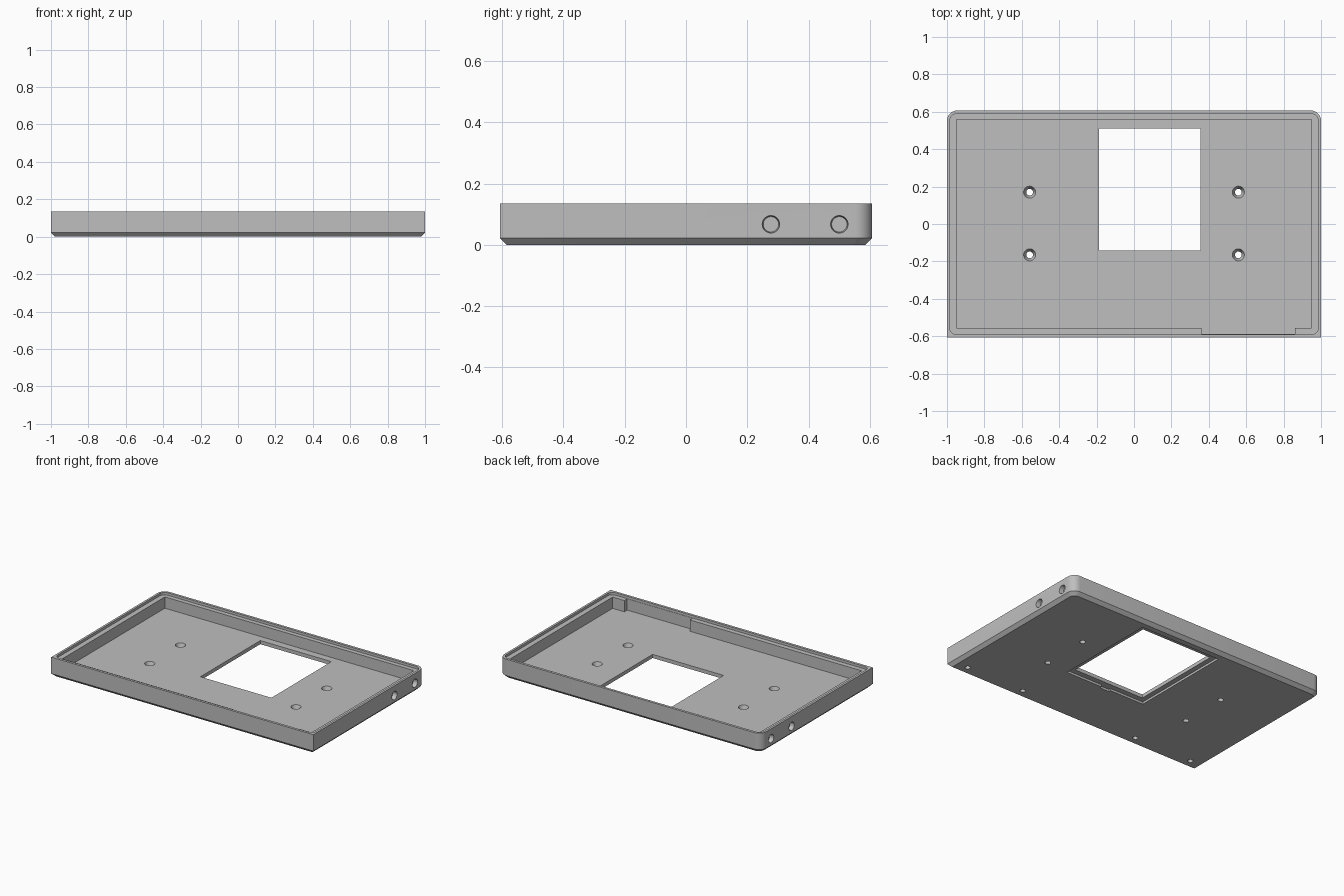
import bpy
import bmesh
import math
from mathutils import Matrix

if "Cube" in bpy.data.objects:
    bpy.data.objects.remove(bpy.data.objects["Cube"], do_unlink=True)

grey = bpy.data.materials.new("plain grey")
grey.use_nodes = True
colour = (0.52, 0.52, 0.52, 1)
grey.diffuse_color = colour
grey.node_tree.nodes["Principled BSDF"].inputs["Base Color"].default_value = colour


def make_object(name, bm):
    bmesh.ops.recalc_face_normals(bm, faces=bm.faces[:])
    mesh = bpy.data.meshes.new(name)
    bm.to_mesh(mesh)
    bm.free()
    mesh.materials.append(grey)
    obj = bpy.data.objects.new(name, mesh)
    bpy.context.collection.objects.link(obj)
    return obj


def outline(hx, hy, front_r, back_r, steps=8):
    """Rectangle with separate corner radii for front and back."""
    pts = []
    for i, (sx, sy) in enumerate([(1, 1), (-1, 1), (-1, -1), (1, -1)]):
        r = back_r if sy > 0 else front_r
        if r == 0:
            pts.append((sx * hx, sy * hy))
            continue
        for k in range(steps + 1):
            a = (i + k / steps) * math.pi / 2
            pts.append((sx * (hx - r) + r * math.cos(a),
                        sy * (hy - r) + r * math.sin(a)))
    return pts


def loft(name, layers):
    """Closed solid through (outline, height) layers."""
    bm = bmesh.new()
    rings = [[bm.verts.new((x, y, z)) for x, y in pts] for pts, z in layers]
    n = len(rings[0])
    for low, high in zip(rings, rings[1:]):
        for i in range(n):
            j = (i + 1) % n
            bm.faces.new((low[i], low[j], high[j], high[i]))
    bm.faces.new(rings[0][::-1])
    bm.faces.new(rings[-1])
    return make_object(name, bm)


def prism(name, pts, z0, z1):
    return loft(name, [(pts, z0), (pts, z1)])


def box_points(x0, x1, y0, y1):
    return [(x0, y0), (x1, y0), (x1, y1), (x0, y1)]


def hole(name, centre, r1, r2, depth, turn=Matrix()):
    bm = bmesh.new()
    bmesh.ops.create_cone(bm, cap_ends=True, segments=32, radius1=r1, radius2=r2,
                          depth=depth, matrix=Matrix.Translation(centre) @ turn)
    return make_object(name, bm)


def cut(target, cutter):
    mod = target.modifiers.new("cut", "BOOLEAN")
    mod.operation = "DIFFERENCE"
    mod.solver = "EXACT"
    mod.object = cutter
    bpy.context.view_layer.objects.active = target
    bpy.ops.object.modifier_apply(modifier=mod.name)
    bpy.data.objects.remove(cutter, do_unlink=True)


# Tray body with a chamfered underside and rounded back corners
TOP, FLOOR, LEDGE = 0.135, 0.04, 0.118
rim = outline(1, 0.607, 0, 0.055)
tray = loft("tray", [(outline(0.978, 0.585, 0, 0.04), 0), (rim, 0.022), (rim, TOP)])

# Lid seat
cut(tray, prism("lid_seat", outline(0.985, 0.59, 0.035, 0.04), LEDGE, 0.3))

# Main cavity, with a recess in the front wall
cavity = [(-0.95, -0.557), (0.36, -0.557), (0.36, -0.588), (0.86, -0.588),
          (0.86, -0.557), (0.95, -0.557), (0.95, 0.56), (-0.95, 0.56)]
cut(tray, prism("cavity", cavity, FLOOR, 0.3))

# Window through the floor, stepped wider underneath with a small notch
cut(tray, prism("window", box_points(-0.187, 0.355, -0.143, 0.51), -0.1, 0.1))
step = [(-0.222, -0.18), (0.04, -0.18), (0.04, -0.195), (0.11, -0.195),
        (0.11, -0.18), (0.39, -0.18), (0.39, 0.547), (-0.222, 0.547)]
cut(tray, prism("window_step", step, -0.1, 0.015))

for side in (-1, 1):
    # Countersunk screw holes through the floor
    for y in (0.17, -0.165):
        cut(tray, hole("screw_hole", (side * 0.558, y, 0.02), 0.016, 0.034, 0.05))
    # Blind holes in the underside near the front
    for x in (0.455, 0.9):
        cut(tray, hole("blind_hole", (side * x, -0.53, 0), 0.017, 0.017, 0.05))
    # Blind round sockets in the side walls
    for y in (0.277, 0.5):
        turn = Matrix.Rotation(side * math.pi / 2, 4, "Y")
        cut(tray, hole("socket", (side, y, 0.067), 0.025, 0.032, 0.06, turn))

tray.select_set(True)
bpy.context.view_layer.objects.active = tray
bpy.ops.object.shade_smooth_by_angle(angle=math.radians(30))
